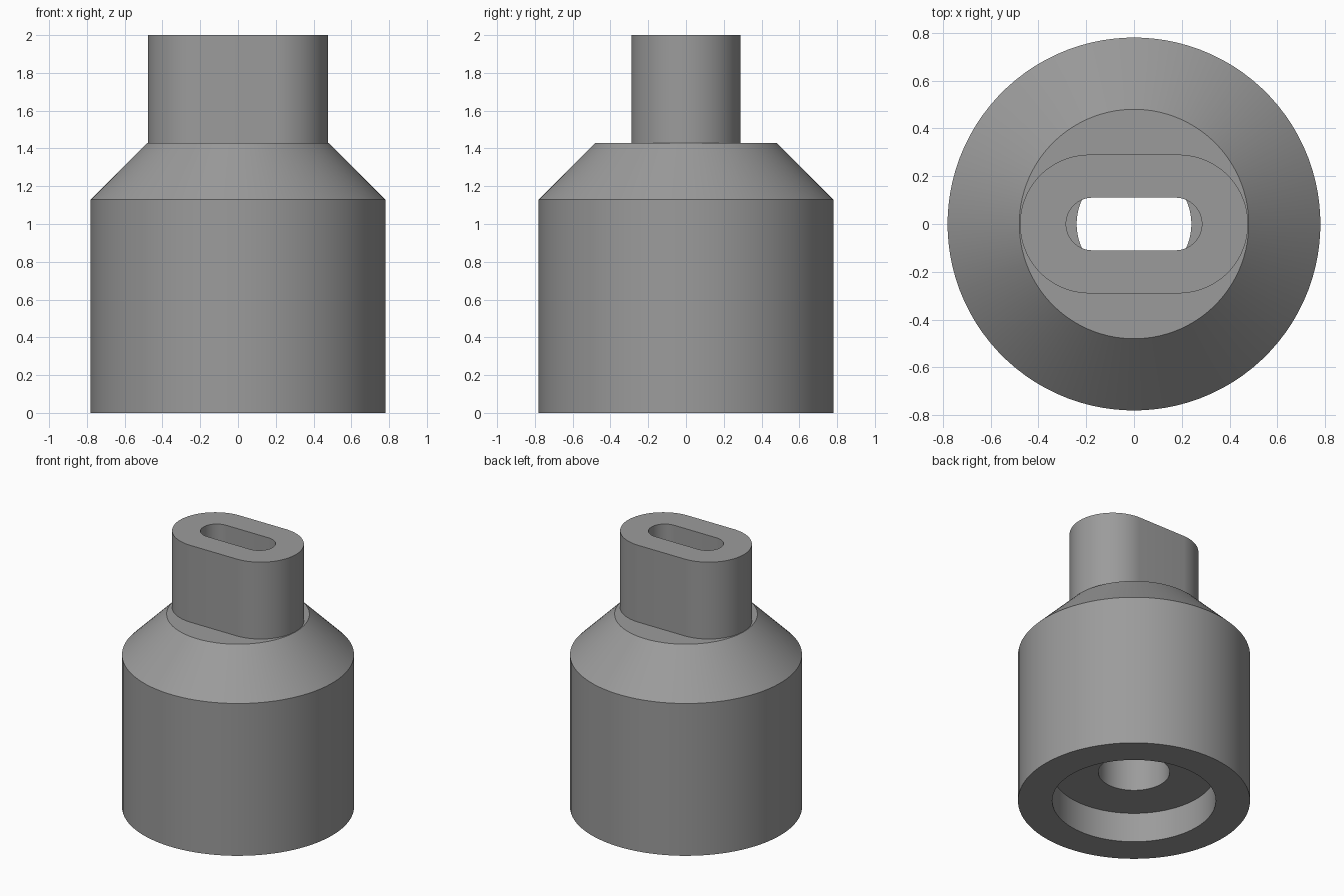
import bpy
import bmesh
from math import cos, sin, pi, radians

cube = bpy.data.objects.get("Cube")
if cube:
    bpy.data.objects.remove(cube, do_unlink=True)

grey = bpy.data.materials.new("mid grey")
grey.use_nodes = True
grey.diffuse_color = (0.33, 0.33, 0.33, 1)
grey.node_tree.nodes["Principled BSDF"].inputs["Base Color"].default_value = grey.diffuse_color

SEGMENTS = 96
SHOULDER = 1.43


def stadium(half_length, radius, z):
    """Ring of points around a slot shape; a circle when both sizes match."""
    shift = half_length - radius
    points = []
    for i in range(SEGMENTS):
        a = 2 * pi * (i + 0.5) / SEGMENTS
        side = 1 if cos(a) > 0 else -1
        points.append((radius * cos(a) + side * shift, radius * sin(a), z))
    return points


def closed_skin(name, sections):
    """Join each ring to the next, and the last back to the first."""
    bm = bmesh.new()
    rings = [[bm.verts.new(p) for p in stadium(*s)] for s in sections]
    for ring, after in zip(rings, rings[1:] + rings[:1]):
        for i in range(SEGMENTS):
            j = (i + 1) % SEGMENTS
            bm.faces.new((ring[i], ring[j], after[j], after[i]))
    bmesh.ops.recalc_face_normals(bm, faces=bm.faces)
    mesh = bpy.data.meshes.new(name)
    bm.to_mesh(mesh)
    bm.free()
    mesh.materials.append(grey)
    obj = bpy.data.objects.new(name, mesh)
    bpy.context.collection.objects.link(obj)
    bpy.ops.object.select_all(action="DESELECT")
    obj.select_set(True)
    bpy.context.view_layer.objects.active = obj
    bpy.ops.object.shade_smooth_by_angle(angle=radians(30))
    return obj


# Round body: outer wall, sloped shoulder, through bore and bottom recess
body_profile = [(0.78, 0), (0.78, 1.13), (0.48, SHOULDER),
                (0.24, SHOULDER), (0.24, 0.22), (0.55, 0.22), (0.55, 0)]
closed_skin("body", [(r, r, z) for r, z in body_profile])

# Flat-sided spout with a slot running down to the bore
closed_skin("slotted_spout", [
    (0.477, 0.29, SHOULDER), (0.477, 0.29, 2),
    (0.284, 0.11, 2), (0.284, 0.11, SHOULDER)])
